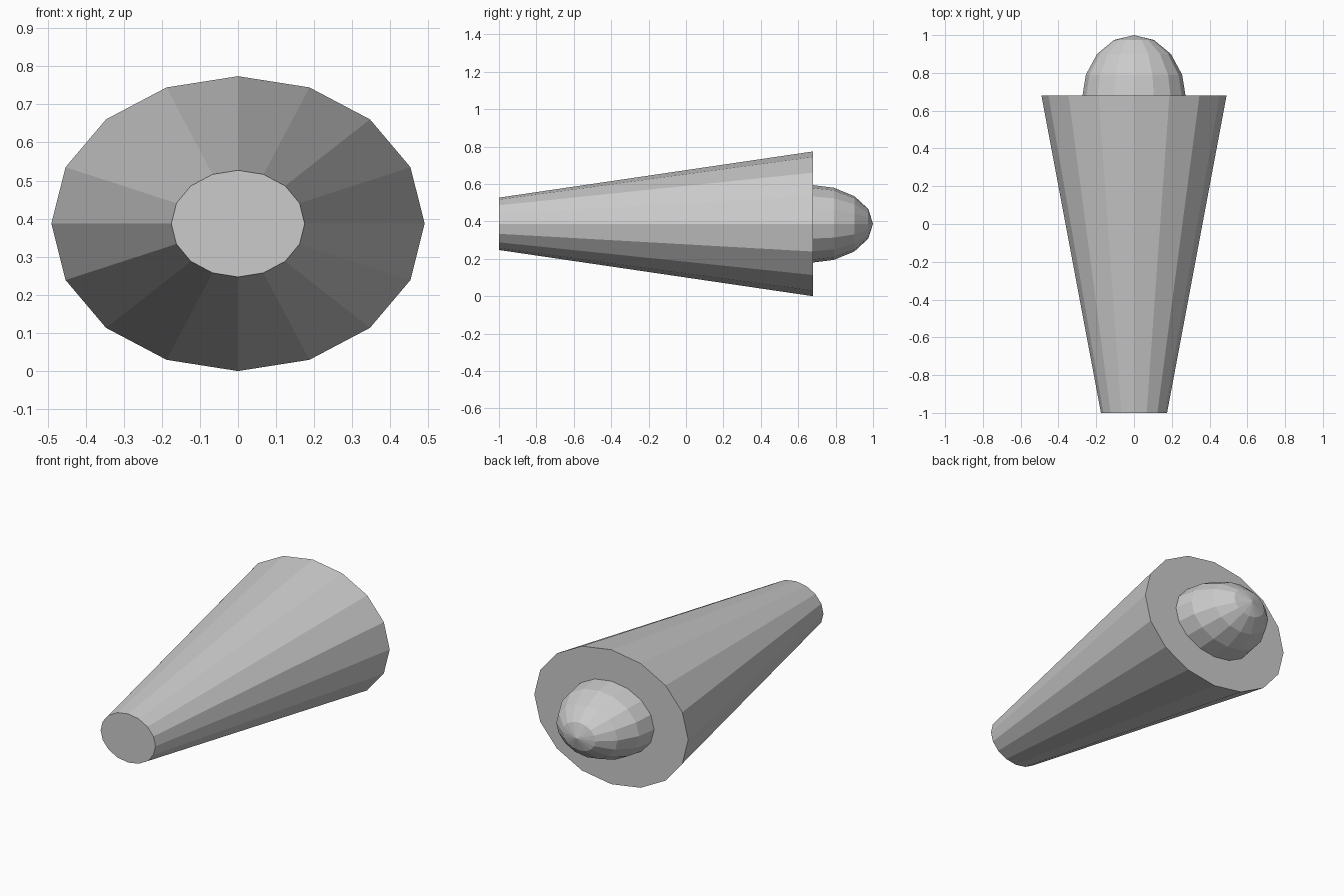
import bpy
import bmesh
import math

if "Cube" in bpy.data.objects:
    bpy.data.objects.remove(bpy.data.objects["Cube"])

SIDES = 16
AXIS_Z = 0.387  # height of the long axis


def make_object(name, bm):
    bmesh.ops.recalc_face_normals(bm, faces=bm.faces[:])
    mesh = bpy.data.meshes.new(name)
    bm.to_mesh(mesh)
    bm.free()
    obj = bpy.data.objects.new(name, mesh)
    bpy.context.collection.objects.link(obj)
    return obj


def ellipse_ring(bm, y, rx, rz):
    angles = [2 * math.pi * i / SIDES for i in range(SIDES)]
    return [bm.verts.new((rx * math.cos(a), y, AXIS_Z + rz * math.sin(a))) for a in angles]


def loft(name, rings):
    """Skin a list of (y, rx, rz) ellipses; both ends are capped."""
    bm = bmesh.new()
    loops = [ellipse_ring(bm, *r) for r in rings]
    for a, b in zip(loops, loops[1:]):
        for i in range(SIDES):
            j = (i + 1) % SIDES
            bm.faces.new((a[i], a[j], b[j], b[i]))
    bm.faces.new(loops[0])
    bm.faces.new(loops[-1])
    return make_object(name, bm)


# Tapered oval body, narrow end to the front
loft("tapered_body", [(-1.0, 0.175, 0.14), (0.68, 0.49, 0.387)])

# Faceted dome at the wide end: a stretched sphere with its pole along y
bm = bmesh.new()
bmesh.ops.create_uvsphere(bm, u_segments=SIDES, v_segments=8, radius=1.0)
for v in bm.verts:
    x, y, z = v.co
    v.co = (0.276 * x, 0.66 + 0.34 * z, AXIS_Z + 0.209 * y)
make_object("end_dome", bm)
